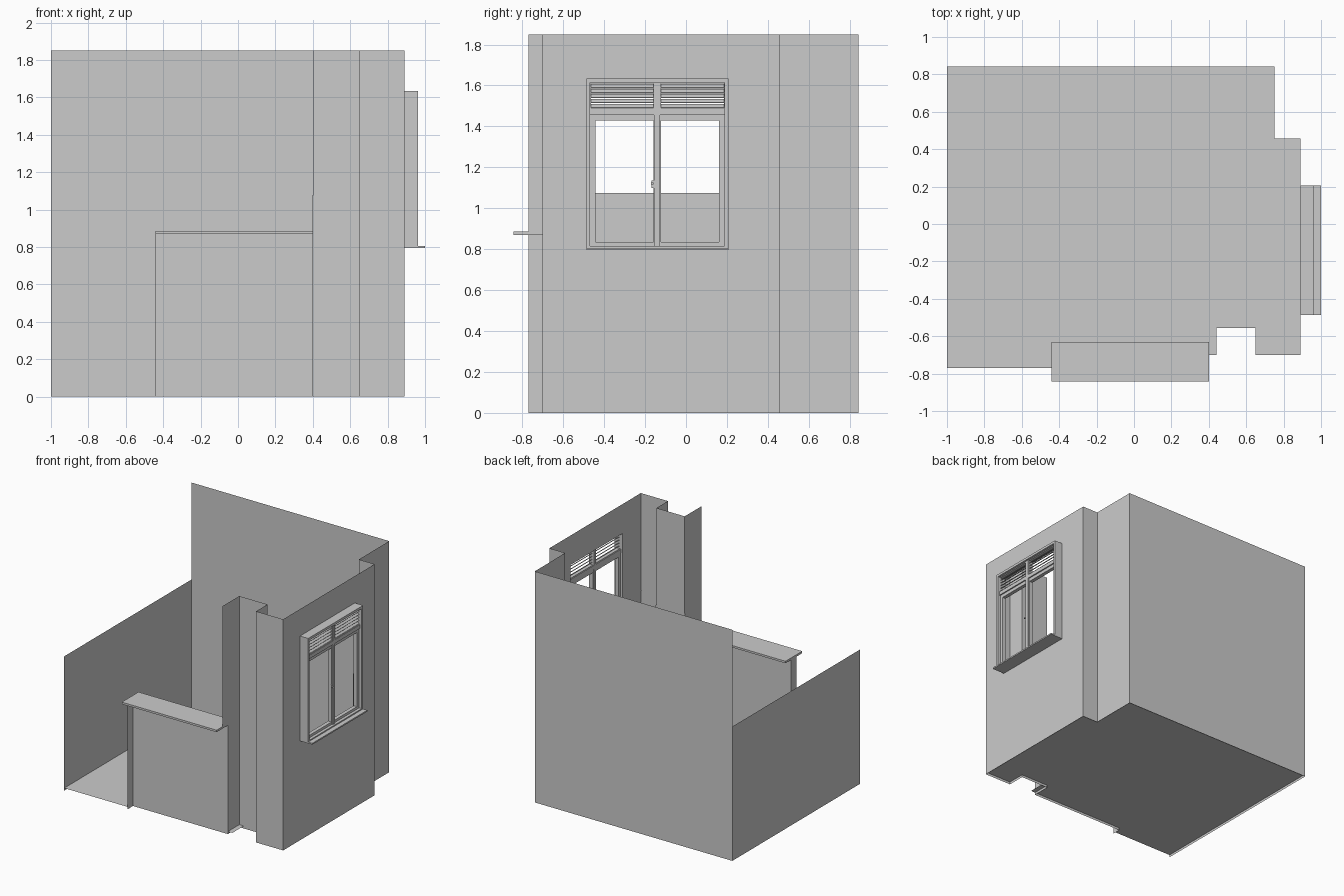
import bpy, bmesh, math
from mathutils import Matrix, Vector

if "Cube" in bpy.data.objects:
    bpy.data.objects.remove(bpy.data.objects["Cube"])


def make(name, bm):
    bmesh.ops.remove_doubles(bm, verts=bm.verts, dist=1e-5)
    me = bpy.data.meshes.new(name)
    bm.to_mesh(me)
    bm.free()
    ob = bpy.data.objects.new(name, me)
    bpy.context.collection.objects.link(ob)
    return ob


def add_box(bm, x0, x1, y0, y1, z0, z1, tilt=0.0):
    c = Vector(((x0 + x1) / 2, (y0 + y1) / 2, (z0 + z1) / 2))
    m = (Matrix.Translation(c) @ Matrix.Rotation(tilt, 4, 'Y')
         @ Matrix.Diagonal((x1 - x0, y1 - y0, z1 - z0, 1)))
    bmesh.ops.create_cube(bm, size=1, matrix=m)


def box(name, *dims):
    bm = bmesh.new()
    add_box(bm, *dims)
    return make(name, bm)


def wall(name, path, z0, z1):
    """Thin sheet wall standing on a plan polyline."""
    bm = bmesh.new()
    lo = [bm.verts.new((x, y, z0)) for x, y in path]
    hi = [bm.verts.new((x, y, z1)) for x, y in path]
    for i in range(len(path) - 1):
        bm.faces.new((lo[i], lo[i + 1], hi[i + 1], hi[i]))
    return make(name, bm)


def holed_wall(name, x, ys, zs):
    """Sheet wall facing +x with a window opening in the middle cell."""
    bm = bmesh.new()
    v = [[bm.verts.new((x, y, z)) for z in zs] for y in ys]
    for i in range(len(ys) - 1):
        for j in range(len(zs) - 1):
            if (i, j) != (1, 1):
                bm.faces.new((v[i][j], v[i + 1][j], v[i + 1][j + 1], v[i][j + 1]))
    return make(name, bm)


def frame(name, x0, x1, y0, y1, z0, z1, l, r, b, t):
    """Rectangular frame with separate left, right, bottom and top widths."""
    bm = bmesh.new()
    outer, inner = ((y0, z0), (y1, z0), (y1, z1), (y0, z1)), \
        ((y0 + l, z0 + b), (y1 - r, z0 + b), (y1 - r, z1 - t), (y0 + l, z1 - t))
    o0, o1 = ([bm.verts.new((x, *p)) for p in outer] for x in (x0, x1))
    i0, i1 = ([bm.verts.new((x, *p)) for p in inner] for x in (x0, x1))
    for a in range(4):
        c = (a + 1) % 4
        for q in ((o1[a], o1[c], i1[c], i1[a]), (o0[c], o0[a], i0[a], i0[c]),
                  (o0[a], o0[c], o1[c], o1[a]), (i0[c], i0[a], i1[a], i1[c])):
            bm.faces.new(q)
    return make(name, bm)


XL, XR, YB, YF = -1.0, 0.89, 0.842, -0.70
TOP, TILE, E = 1.85, 1.075, 0.004
Y0, Y1, Z0, Z1 = -0.487, 0.207, 0.805, 1.635   # window surround

# Floor sheet, slightly raised above the wall feet
bm = bmesh.new()
plan = [(XL, -0.77), (-0.44, -0.77), (-0.44, YF), (0.44, YF), (0.44, -0.555),
        (0.65, -0.555), (0.65, YF), (XR, YF), (XR, 0.457), (0.75, 0.457),
        (0.75, YB), (XL, YB)]
bm.faces.new([bm.verts.new((x, y, 0.02)) for x, y in plan])
make("floor", bm)

# Full height walls
wall("back_wall", [(XR, 0.457), (0.75, 0.457), (0.75, YB), (XL, YB)], 0, TOP)
wall("front_wall", [(0.40, YF), (0.40, -0.555), (0.65, -0.555), (0.65, YF), (XR, YF)], 0, TOP)
wall("front_wall_end", [(0.40, -0.77), (0.40, YF)], 0.885, TOP)
holed_wall("window_wall", XR, (YF, Y0 + 0.018, Y1 - 0.018, 0.457), (0, Z0 + 0.01, Z1 - 0.02, TOP))

# Low left wall and inner tile lining
wall("left_wall", [(XL, YB), (XL, -0.77)], 0, TILE)
wall("back_tiles", [(XR - E, 0.457 - E), (0.75 - E, 0.457 - E), (0.75 - E, YB - E), (XL, YB - E)], 0.02, TILE)
wall("front_tiles", [(0.40 - E, YF), (0.40 - E, -0.555 + E), (0.65 + E, -0.555 + E),
                     (0.65 + E, YF + E), (XR - E, YF + E)], 0.02, TILE)
for nm, a, b, z0, z1 in (("side_tiles_front", YF, Y0 + 0.018, 0.02, TILE),
                         ("side_tiles_back", Y1 - 0.018, 0.457, 0.02, TILE),
                         ("side_tiles_under_window", Y0 + 0.018, Y1 - 0.018, 0.02, Z0 + 0.01)):
    wall(nm, [(XR - E, a), (XR - E, b)], z0, z1)

# Counter
wall("counter_front", [(-0.44, -0.77), (-0.44, YF), (0.40, YF)], 0, 0.87)
box("counter_top", -0.44, 0.40, -0.842, -0.63, 0.87, 0.886)

# Window surround, sill, mullion and transom
frame("window_surround", XR, 0.963, Y0, Y1, Z0, Z1, 0.018, 0.018, 0.01, 0.02)
box("window_sill", XR, 1.0, Y0, Y1, 0.795, 0.806)
a, m0, m1, b = Y0 + 0.018, -0.156, -0.127, Y1 - 0.018
box("mullion", 0.905, 0.95, m0, m1, 0.815, 1.615)
box("transom", 0.905, 0.95, a, b, 1.455, 1.485)

# Casement sashes
frame("sash_left", 0.91, 0.94, a, m0, 0.815, 1.455, 0.026, 0.004, 0.02, 0.027)
frame("sash_right", 0.91, 0.94, m1, b, 0.815, 1.455, 0.004, 0.028, 0.02, 0.027)

# Louvre vents
for side, (p, q) in (("left", (a, m0)), ("right", (m1, b))):
    frame("vent_frame_" + side, 0.912, 0.945, p, q, 1.485, 1.615, 0.004, 0.004, 0.004, 0.006)
    bm = bmesh.new()
    for i in range(5):
        z = 1.5 + i * 0.024
        add_box(bm, 0.915, 0.945, p, q, z - 0.002, z + 0.002, math.radians(35))
    make("louvres_" + side, bm)

# Window handle
bm = bmesh.new()
add_box(bm, 0.94, 0.945, -0.168, -0.156, 1.10, 1.135)
add_box(bm, 0.945, 0.955, -0.172, -0.158, 1.115, 1.125)
make("window_handle", bm)
